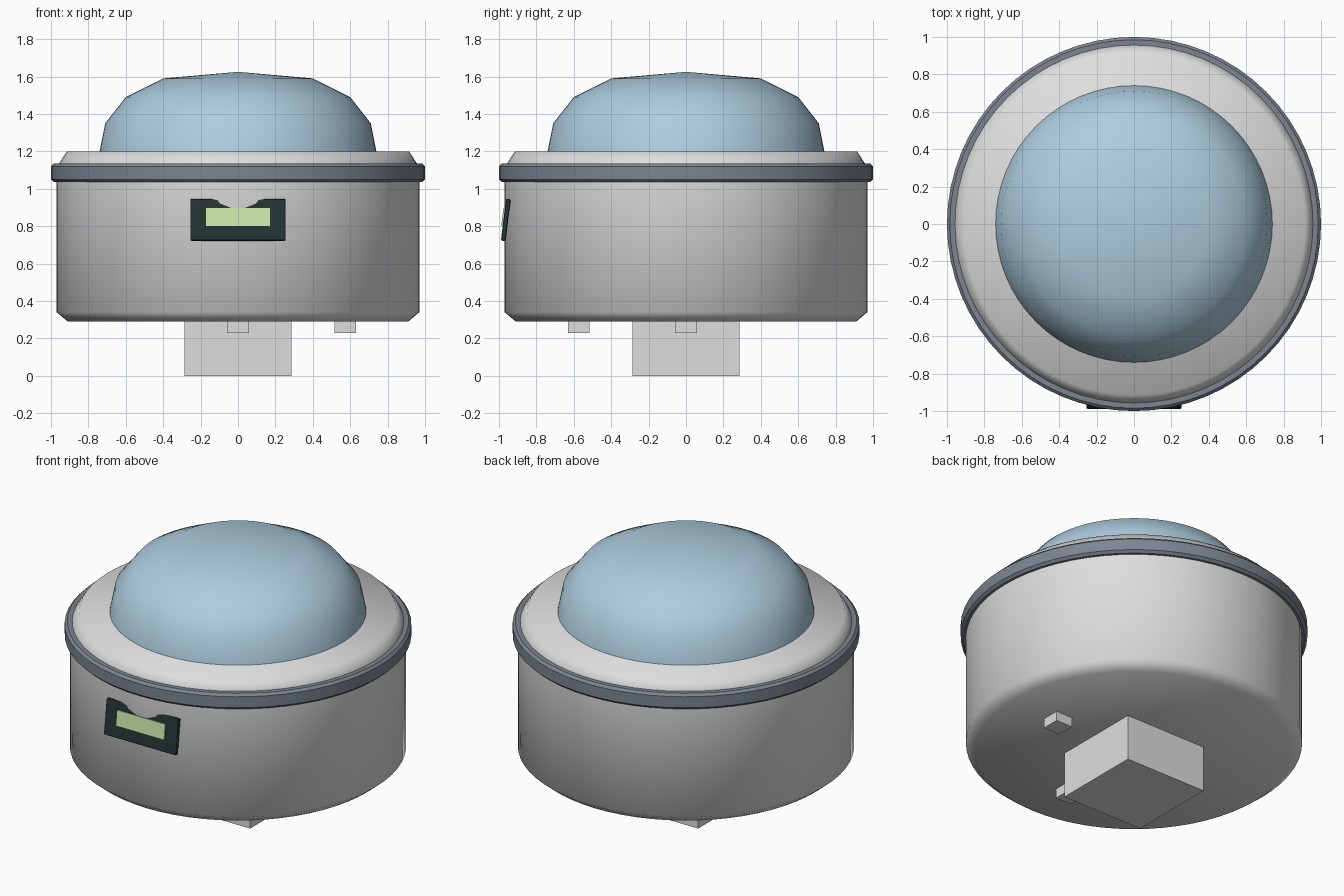
import bpy, bmesh, math

cube = bpy.data.objects.get("Cube")
if cube:
    bpy.data.objects.remove(cube, do_unlink=True)


def material(name, rgb):
    m = bpy.data.materials.new(name)
    m.use_nodes = True
    m.diffuse_color = (*rgb, 1)
    m.node_tree.nodes["Principled BSDF"].inputs["Base Color"].default_value = (*rgb, 1)
    return m


grey = material("light grey", (0.73, 0.73, 0.73))
blue = material("pale blue", (0.42, 0.61, 0.74))
slate = material("slate", (0.20, 0.235, 0.285))
dark = material("dark teal", (0.018, 0.034, 0.034))
green = material("pale green", (0.60, 0.80, 0.40))


def finish(name, bm, mat, angle=None):
    bmesh.ops.remove_doubles(bm, verts=bm.verts, dist=1e-5)
    bmesh.ops.recalc_face_normals(bm, faces=bm.faces)
    mesh = bpy.data.meshes.new(name)
    bm.to_mesh(mesh)
    bm.free()
    obj = bpy.data.objects.new(name, mesh)
    bpy.context.collection.objects.link(obj)
    mesh.materials.append(mat)
    if angle:
        bpy.ops.object.select_all(action="DESELECT")
        obj.select_set(True)
        bpy.context.view_layer.objects.active = obj
        bpy.ops.object.shade_smooth_by_angle(angle=math.radians(angle))
    return obj


def lathe(name, profile, mat, angle, closed=False, steps=64):
    """Revolve (radius, height) points around z."""
    bm = bmesh.new()
    verts = [bm.verts.new((r, 0, z)) for r, z in profile]
    edges = [bm.edges.new(pair) for pair in zip(verts, verts[1:])]
    if closed:
        edges.append(bm.edges.new((verts[-1], verts[0])))
    bmesh.ops.spin(bm, geom=verts + edges, cent=(0, 0, 0), axis=(0, 0, 1),
                   angle=math.tau, steps=steps, use_duplicate=False)
    return finish(name, bm, mat, angle)


def box(name, centre, size, mat, bevel=0, tilt=0):
    bm = bmesh.new()
    bmesh.ops.create_cube(bm, size=1)
    bmesh.ops.scale(bm, vec=size, verts=bm.verts)
    obj = finish(name, bm, mat)
    obj.location = centre
    obj.rotation_euler.x = tilt
    if bevel:
        mod = obj.modifiers.new("rounded edges", "BEVEL")
        mod.width = bevel
        mod.segments = 2
    return obj


# Round housing, rim band, cover and dome
lathe("housing", [(0, 0.29), (0.91, 0.29), (0.97, 0.34), (0.97, 1.08), (0, 1.08)], grey, 60)
lathe("rim_band", [(0.94, 1.035), (0.985, 1.035), (1, 1.05), (1, 1.12),
                   (0.985, 1.135), (0.94, 1.135)], slate, 30, closed=True)
lathe("cover", [(0.96, 1.08), (0.96, 1.13), (0.915, 1.2), (0, 1.2)], grey, 60)
lathe("dome", [(0.75, 1.15), (0.74, 1.2), (0.71, 1.35), (0.6, 1.49),
               (0.4, 1.59), (0, 1.625)], blue, 60)

# Mounting block and locating pegs underneath
box("mounting_block", (0, 0, 0.16), (0.57, 0.57, 0.32), grey)
for side, x, y in (("side", 0.573, 0), ("front", 0, -0.573)):
    box(side + "_peg", (x, y, 0.27), (0.115, 0.115, 0.08), grey)

# Tilted display on the front; the housing shows through its top edge
tilt = -math.radians(7)
box("display_frame", (0, -0.9635, 0.833), (0.51, 0.025, 0.225), dark, 0.008, tilt)
box("display_screen", (0, -0.977, 0.848), (0.34, 0.009, 0.097), green, 0, tilt)
